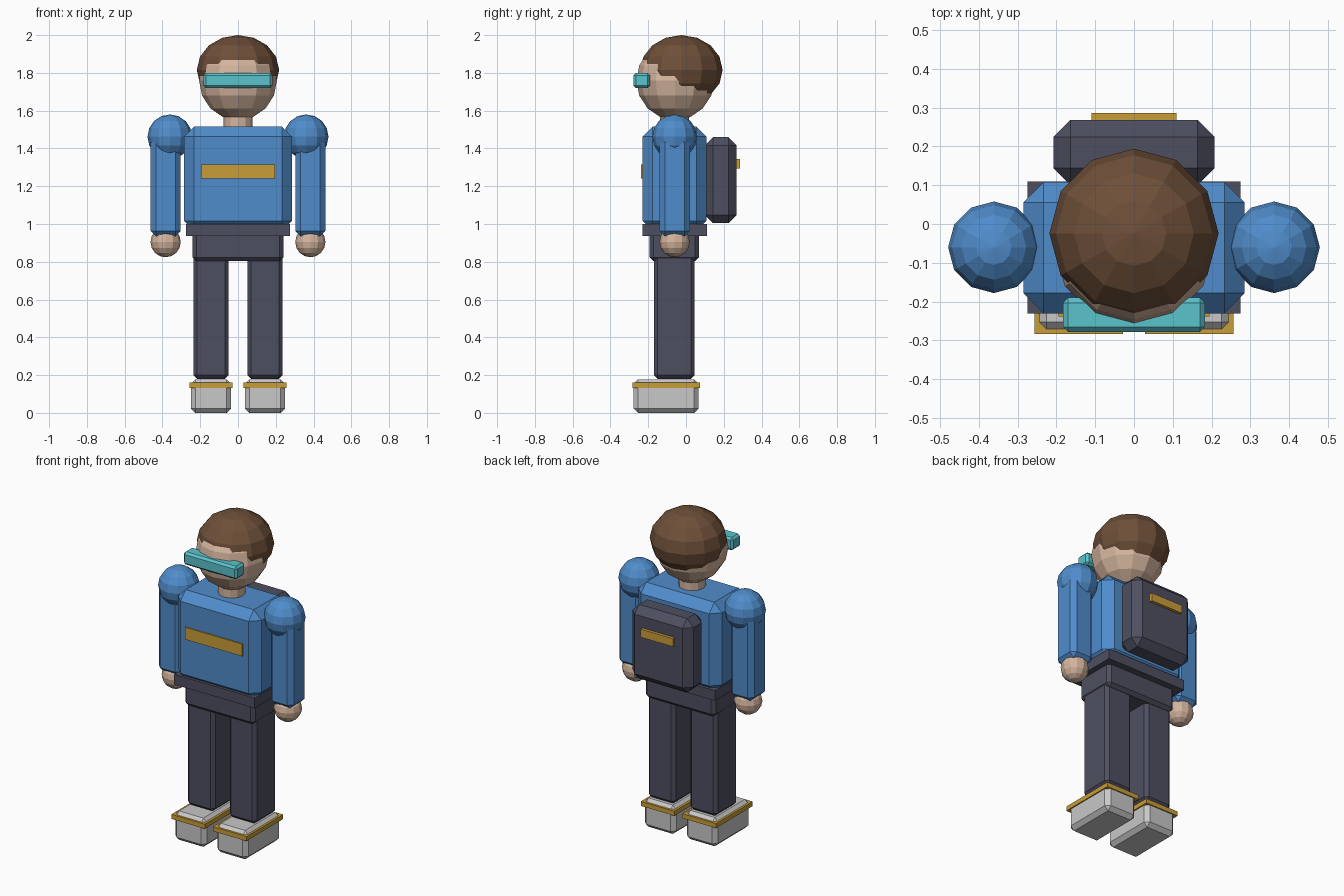
import bpy
import bmesh
from mathutils import Matrix, Vector

cube = bpy.data.objects.get("Cube")
if cube:
    bpy.data.objects.remove(cube, do_unlink=True)


def material(name, r, g, b):
    m = bpy.data.materials.new(name)
    m.use_nodes = True
    m.diffuse_color = (r, g, b, 1)
    m.node_tree.nodes["Principled BSDF"].inputs["Base Color"].default_value = (r, g, b, 1)
    return m


BLUE = material("jacket blue", .08, .265, .60)
DARK = material("dark slate", .075, .078, .118)
GOLD = material("gold trim", .58, .34, .04)
SKIN = material("skin", .66, .46, .34)
HAIR = material("brown hair", .155, .078, .04)
TEAL = material("visor teal", .105, .54, .60)
GREY = material("shoe grey", .58, .58, .58)

CENTRE_Y = -.06  # body axis


def finish(bm, name, mat):
    mesh = bpy.data.meshes.new(name)
    bm.to_mesh(mesh)
    bm.free()
    mesh.materials.append(mat)
    obj = bpy.data.objects.new(name, mesh)
    bpy.context.collection.objects.link(obj)


def placed(centre, size):
    return Matrix.Translation(centre) @ Matrix.Diagonal(size).to_4x4()


def box(name, mat, x, y, z, bevel=0):
    """Box from (min, max) ranges with a single-segment chamfer."""
    bm = bmesh.new()
    ranges = (x, y, z)
    size = Vector([b - a for a, b in ranges])
    mid = Vector([(a + b) / 2 for a, b in ranges])
    bmesh.ops.create_cube(bm, size=1, matrix=placed(mid, size))
    if bevel:
        bmesh.ops.bevel(bm, geom=bm.edges[:], offset=bevel, segments=1,
                        profile=.5, affect='EDGES')
    finish(bm, name, mat)


def ball(name, mat, centre, radii):
    """Low-poly ellipsoid."""
    bm = bmesh.new()
    bmesh.ops.create_uvsphere(bm, u_segments=12, v_segments=8, radius=1,
                              matrix=placed(Vector(centre), Vector(radii)))
    finish(bm, name, mat)


# Torso, belt and hips
box("torso", BLUE, (-.285, .285), (-.23, .108), (.965, 1.515), .052)
box("belt", DARK, (-.275, .275), (-.23, .11), (.937, 1.0))
box("hips", DARK, (-.24, .24), (-.192, .068), (.803, .96), .02)
box("chest_stripe", GOLD, (-.195, .195), (-.238, -.22), (1.24, 1.315))

# Backpack
box("backpack", DARK, (-.208, .208), (.1, .268), (1.004, 1.46), .044)
box("backpack_stripe", GOLD, (-.11, .11), (.255, .286), (1.295, 1.345))

# Neck, head, hair and visor
bm = bmesh.new()
bmesh.ops.create_cone(bm, cap_ends=True, segments=12, radius1=.077, radius2=.077, depth=.14,
                      matrix=Matrix.Translation((0, CENTRE_Y, 1.55)))
finish(bm, "neck", SKIN)
ball("head", SKIN, (0, -.057, 1.76), (.206, .206, .21))
ball("hair", HAIR, (0, -.024, 1.815), (.218, .218, .185))
box("visor", TEAL, (-.183, .183), (-.278, -.19), (1.72, 1.8), .013)

# Limbs on both sides
for side, s in (("left", 1), ("right", -1)):
    def span(a, b):
        return tuple(sorted((s * a, s * b)))

    ball(side + "_shoulder", BLUE, (s * .361, CENTRE_Y, 1.462), (.118, .118, .118))
    box(side + "_arm", BLUE, span(.304, .462), (-.14, .02), (.935, 1.46), .028)
    ball(side + "_hand", SKIN, (s * .383, CENTRE_Y, .905), (.08, .08, .081))
    box(side + "_leg", DARK, span(.05, .236), (-.17, .046), (.18, .84), .02)
    box(side + "_shoe", GREY, span(.036, .25), (-.277, .067), (0, .178), .024)
    box(side + "_shoe_trim", GOLD, span(.028, .257), (-.284, .074), (.132, .16))
